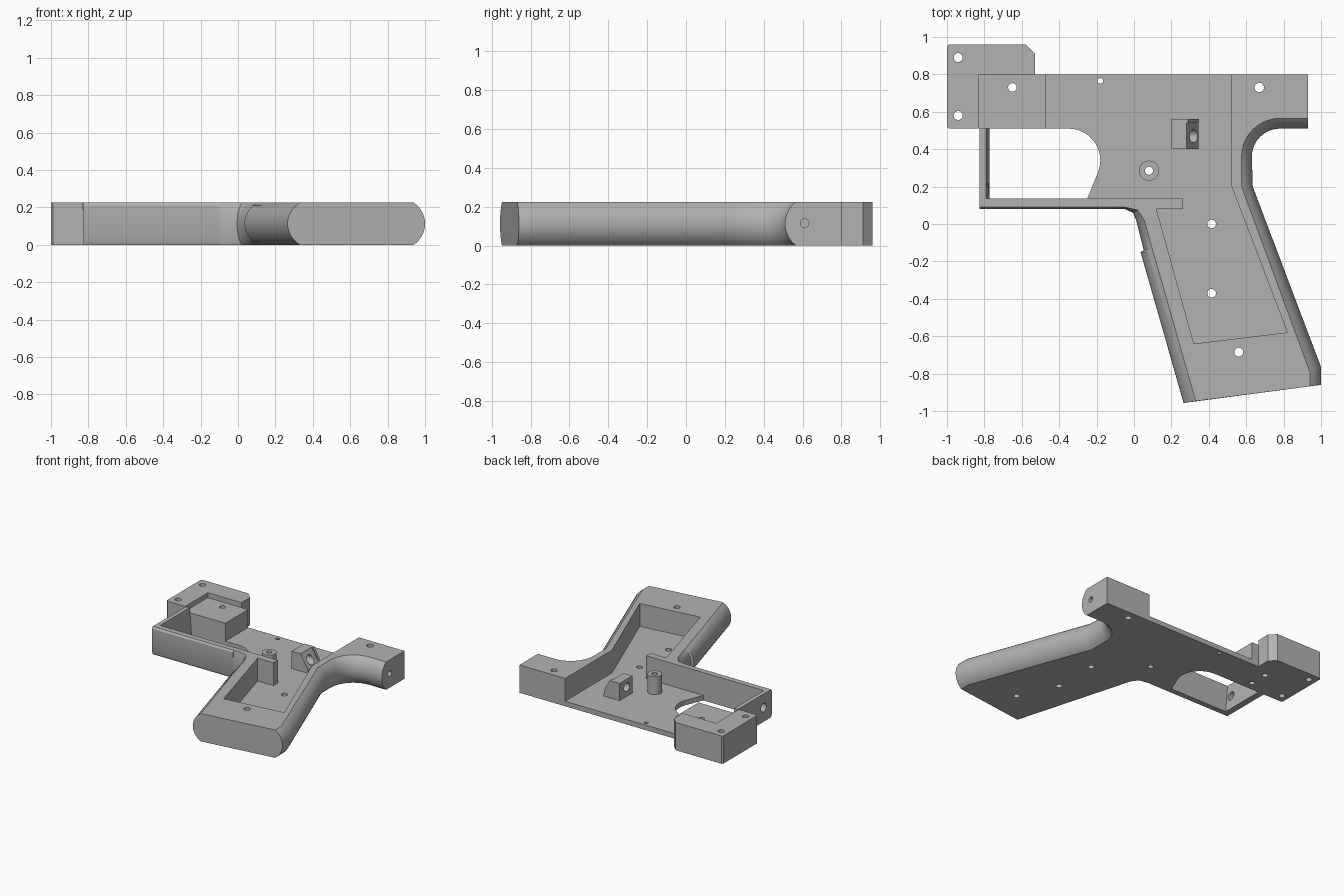
import bpy, bmesh, math
from mathutils import Vector

cube = bpy.data.objects.get("Cube")
if cube:
    bpy.data.objects.remove(cube, do_unlink=True)

H = 0.225        # total thickness
FLOOR = 0.04     # thickness of the base plate

grey = bpy.data.materials.new("plain_grey")
grey.use_nodes = True
grey.diffuse_color = (0.45, 0.45, 0.45, 1)
grey.node_tree.nodes["Principled BSDF"].inputs["Base Color"].default_value = (0.45, 0.45, 0.45, 1)


def loft(name, rings):
    """Closed solid through equal-length rings of points."""
    bm = bmesh.new()
    loops = [[bm.verts.new(p) for p in ring] for ring in rings]
    n = len(loops[0])
    for a, b in zip(loops, loops[1:]):
        for i in range(n):
            j = (i + 1) % n
            bm.faces.new((a[i], a[j], b[j], b[i]))
    bm.faces.new(list(reversed(loops[0])))
    bm.faces.new(loops[-1])
    bmesh.ops.recalc_face_normals(bm, faces=bm.faces)
    mesh = bpy.data.meshes.new(name)
    bm.to_mesh(mesh)
    bm.free()
    mesh.materials.append(grey)
    obj = bpy.data.objects.new(name, mesh)
    bpy.context.collection.objects.link(obj)
    return obj


def prism(name, pts, lo, hi, axis="z"):
    """Extrude a 2D outline along z (x,y), y (x,z) or x (y,z)."""
    place = {"z": lambda a, b, c: (a, b, c),
             "y": lambda a, b, c: (a, c, b),
             "x": lambda a, b, c: (c, a, b)}[axis]
    return loft(name, [[place(a, b, c) for a, b in pts] for c in (lo, hi)])


def box(name, x0, x1, y0, y1, z0, z1):
    return prism(name, [(x0, y0), (x1, y0), (x1, y1), (x0, y1)], z0, z1)


def arc(cx, cy, r, start, end, n=10):
    return [(cx + r * math.cos(math.radians(start + (end - start) * i / n)),
             cy + r * math.sin(math.radians(start + (end - start) * i / n)))
            for i in range(n + 1)]


def circle(cx, cy, r):
    return arc(cx, cy, r, 0, 345, 23)


def cut(obj, cutter):
    cutter.hide_render = True
    mod = obj.modifiers.new("cut", "BOOLEAN")
    mod.operation = "DIFFERENCE"
    mod.solver = "EXACT"
    mod.object = cutter
    bpy.context.view_layer.objects.active = obj
    bpy.ops.object.modifier_apply(modifier=mod.name)
    bpy.data.objects.remove(cutter, do_unlink=True)


def drill(obj, *holes, lo=-0.1, hi=0.4, axis="z"):
    for a, b, r in holes:
        cut(obj, prism("drill", circle(a, b, r), lo, hi, axis))


# Grip body: flat-face outline and widest outline, joined by a bulged side
flat = [(-.1, .8), (-.1, .09), (-.05, .09), (.02, .075), (.055, .02), (.1, -.14),
        (.103, -.15), (.33, -.947), (.94, -.868), (.94, -.79), (.575, .2)]
wide = [(-.1, .8), (-.1, .08), (-.05, .08), (-.005, .06), (.012, .02), (.052, -.14),
        (.035, -.15), (.265, -.957), (1, -.86), (1, -.765), (.635, .2)]
flat += arc(.78, .36, .205, 180, 90) + [(.93, .565), (.93, .8)]
wide += arc(.78, .36, .15, 180, 90) + [(.93, .51), (.93, .8)]
rings = []
SAG = 0.06
R = (H * H / 4 + SAG * SAG) / (2 * SAG)
STEPS = 14
for k in range(STEPS + 1):
    z = H * k / STEPS
    t = (math.sqrt(R * R - (z - H / 2) ** 2) - R + SAG) / SAG
    rings.append([(*Vector(a).lerp(Vector(b), t), z) for a, b in zip(flat, wide)])
body = loft("grip_body", rings)

# Hollow inside of the body
cut(body, prism("hollow", [(-.2, .135), (.12, .135), (.12, .08), (.32, -.64),
                           (.82, -.58), (.522, .2), (.522, .9), (-.2, .9)], FLOOR, 0.4))
drill(body, (.67, .73, .025), (.415, 0, .023), (.415, -.37, .023),
      (.56, -.685, .024), (.08, .285, .022))
drill(body, (.61, .115, .022), lo=.8, hi=1.1, axis="x")

# Thin base plate with the curved end of the finger opening
plate = prism("base_plate", [(-.47, .51)] + arc(-.35, .34, .17, 90, -25, 14) +
              [(-.25, .135), (-.1, .135), (-.1, .8), (-.47, .8)], 0, FLOOR)
drill(plate, (-.18, .765, .015))

# Guard bar with eased front edges, its inner tongue and the upright arm
prism("guard_bar", [(.135, 0), (.135, H), (.09, H), (.08, H - .015),
                    (.08, .025), (.09, 0)], -.825, -.1, "x")
box("guard_tongue", .1, .262, .08, .135, FLOOR - .005, H)
arm = prism("guard_arm", [(-.825, 0), (-.772, 0), (-.79, H), (-.825, H)], .135, .51, "y")
drill(arm, (.185, .115, .035), lo=-1, hi=-.6, axis="x")

# Corner block and the lower block beside it
corner = prism("corner_block", [(-1, .52), (-.99, .51), (-.83, .51), (-.83, .8), (-.53, .8),
                                (-.53, .91), (-.58, .96), (-.99, .96), (-1, .95)], 0, H)
drill(corner, (-.94, .89, .024), (-.94, .58, .024))
lower = box("lower_block", -.83, -.47, .51, .8, 0, .185)
drill(lower, (-.65, .73, .023))
drill(lower, (-.65, .58, .021), lo=-.1, hi=.14)

# Hollow screw post
post = prism("screw_post", circle(.08, .285, .054), FLOOR - .005, .185)
drill(post, (.08, .285, .022))

# Wedge lug with cross hole and a back lip
lug = prism("wedge_lug", [(.2, FLOOR - .005), (.345, FLOOR - .005), (.345, .07),
                          (.28, .18), (.2, .18)], .4, .54, "y")
drill(lug, (.47, .115, .035), lo=.1, hi=.5, axis="x")
prism("lug_lip", [(.2, FLOOR - .005), (.345, FLOOR - .005), (.335, .1),
                  (.29, .18), (.2, .18)], .54, .562, "y")

# Smooth the curved sides, keep the edges sharp
for obj in bpy.context.view_layer.objects:
    if obj.type == "MESH" and obj.data.materials and obj.data.materials[0] == grey:
        bpy.ops.object.select_all(action="DESELECT")
        obj.select_set(True)
        bpy.context.view_layer.objects.active = obj
        bpy.ops.object.shade_smooth_by_angle(angle=math.radians(30))
